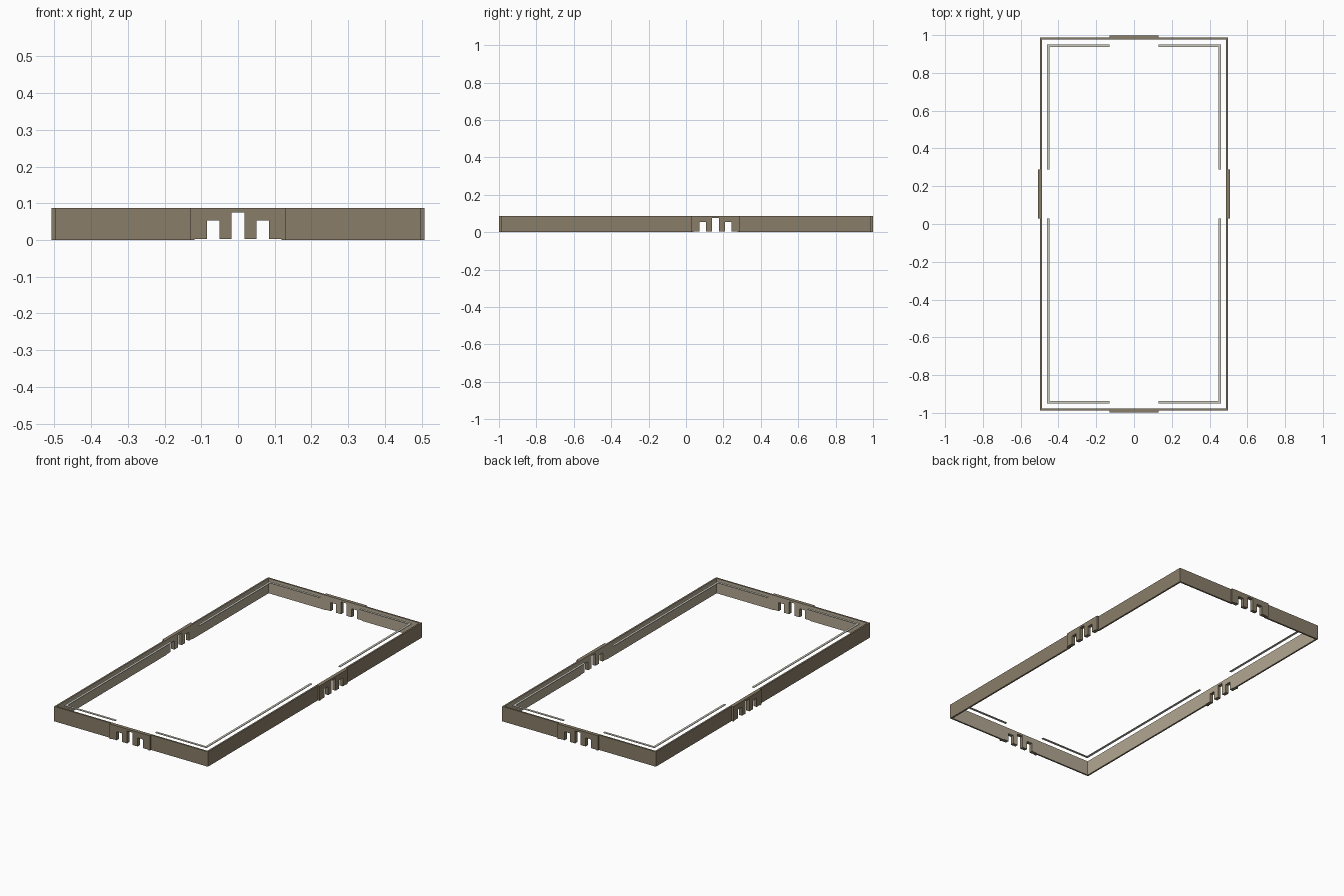
import bpy, bmesh
from mathutils import Vector

if "Cube" in bpy.data.objects:
    bpy.data.objects.remove(bpy.data.objects["Cube"])


def material(name, rgb):
    m = bpy.data.materials.new(name)
    m.diffuse_color = (*rgb, 1)
    m.use_nodes = True
    m.node_tree.nodes["Principled BSDF"].inputs["Base Color"].default_value = m.diffuse_color
    return m


STONE = material("brown_stone", (0.25, 0.205, 0.14))
INNER = material("pale_inner_stone", (0.445, 0.385, 0.285))
RAIL = material("light_grey_rail", (0.62, 0.61, 0.53))

H = 0.087        # wall height
GATE_W = 0.13    # half width of a gate
SIDE_GATE_Y = 0.158

# name, outward direction, along direction, outer wall distance, half length, gate centre
SIDES = [
    ("front", Vector((0, -1, 0)), Vector((1, 0, 0)), 0.988, 0.497, 0.0),
    ("back", Vector((0, 1, 0)), Vector((1, 0, 0)), 0.988, 0.497, 0.0),
    ("left", Vector((-1, 0, 0)), Vector((0, 1, 0)), 0.497, 0.978, SIDE_GATE_Y),
    ("right", Vector((1, 0, 0)), Vector((0, 1, 0)), 0.497, 0.978, SIDE_GATE_Y),
]


def slab(name, profile, out, along, d0, d1, mats):
    """Extrude an (along, z) profile from distance d0 to d1 outward."""
    bm = bmesh.new()
    vs = [bm.verts.new(along * u + out * d0 + Vector((0, 0, z))) for u, z in profile]
    f = bm.faces.new(vs)
    new = bmesh.ops.extrude_face_region(bm, geom=[f], use_keep_orig=True)["geom"]
    bmesh.ops.translate(bm, vec=out * (d1 - d0),
                        verts=[g for g in new if isinstance(g, bmesh.types.BMVert)])
    bmesh.ops.recalc_face_normals(bm, faces=bm.faces)
    # faces that look into the courtyard take the second material
    for f in bm.faces:
        f.material_index = int(len(mats) > 1 and f.normal.dot(out) < -0.9)
    me = bpy.data.meshes.new(name)
    bm.to_mesh(me)
    bm.free()
    for m in mats:
        me.materials.append(m)
    ob = bpy.data.objects.new(name, me)
    bpy.context.collection.objects.link(ob)


def rect(u0, u1, z0, z1):
    return [(u0, z0), (u1, z0), (u1, z1), (u0, z1)]


# gate outline with one tall and two lower openings
base = 0.003
gate = [(-GATE_W, 0), (-0.118, 0), (-0.118, base)]
for a, b, h in [(-0.085, -0.05, 0.053), (-0.018, 0.018, 0.075), (0.05, 0.085, 0.053)]:
    gate += [(a, base), (a, h), (b, h), (b, base)]
gate += [(0.118, base), (0.118, 0), (GATE_W, 0), (GATE_W, H), (-GATE_W, H)]

WALL = (STONE, INNER)
for name, out, along, dist, half, c in SIDES:
    g0, g1 = c - GATE_W, c + GATE_W
    # wall on either side of the gate
    slab(name + "_wall_a", rect(-half, g0, 0, H), out, along, dist - 0.01, dist, WALL)
    slab(name + "_wall_b", rect(g1, half, 0, H), out, along, dist - 0.01, dist, WALL)
    # projecting gate block
    slab(name + "_gate", [(u + c, z) for u, z in gate], out, along,
         dist - 0.01, dist + 0.011, WALL)
    # thin inner rails level with the wall top
    end = 0.46 if out.y else 0.936
    d = 0.936 if out.y else 0.447
    slab(name + "_rail_a", rect(-end, g0, 0.084, 0.0875), out, along, d, d + 0.013, (RAIL,))
    slab(name + "_rail_b", rect(g1, end, 0.084, 0.0875), out, along, d, d + 0.013, (RAIL,))
